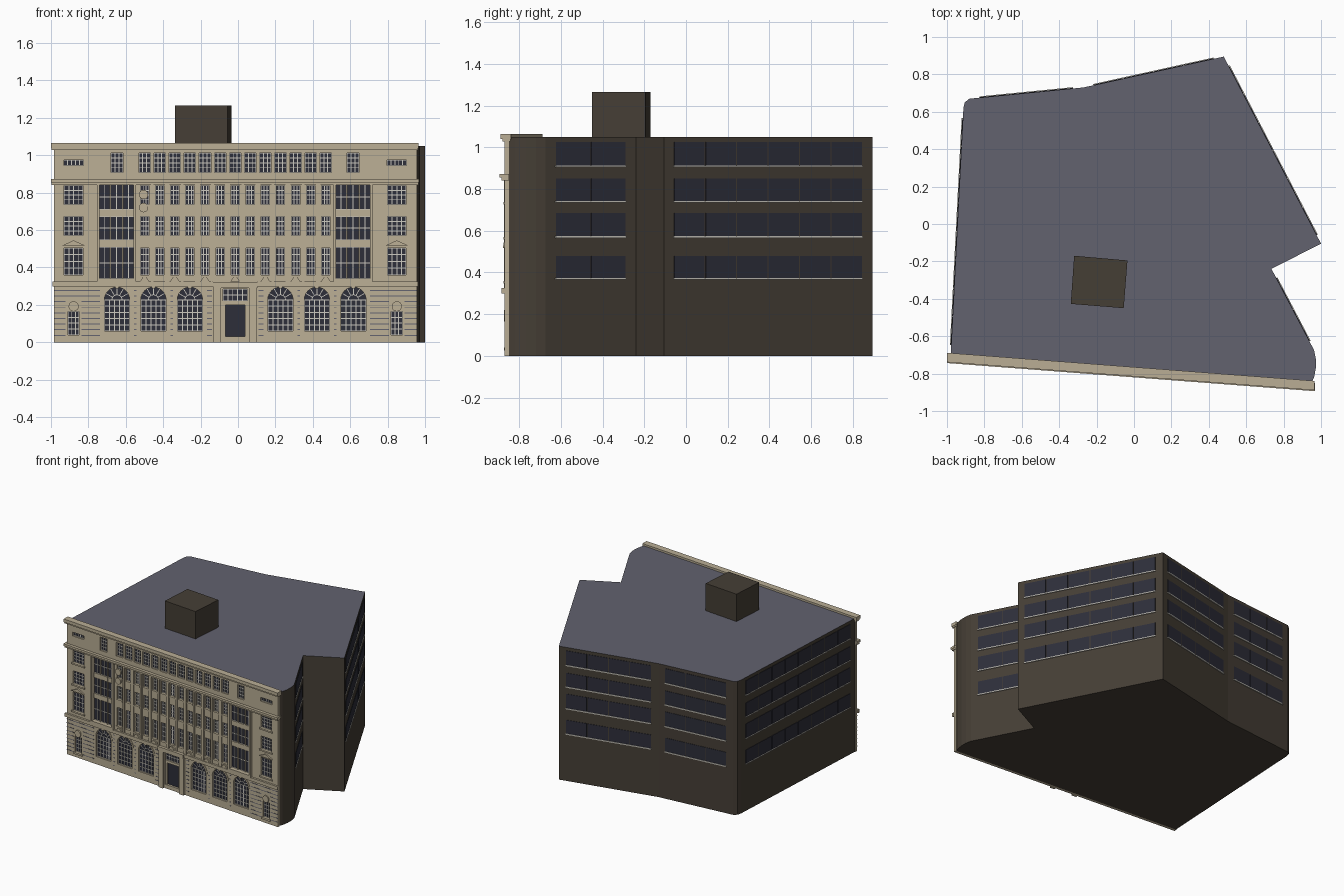
import bpy, bmesh
from math import sin, cos, pi
from mathutils import Vector

if "Cube" in bpy.data.objects:
    bpy.data.objects.remove(bpy.data.objects["Cube"])


def material(name, rgb):
    m = bpy.data.materials.new(name)
    m.use_nodes = True
    col = [(c / 255 / 12.92 if c < 11 else ((c / 255 + 0.055) / 1.055) ** 2.4) for c in rgb] + [1]
    m.diffuse_color = col
    m.node_tree.nodes["Principled BSDF"].inputs["Base Color"].default_value = col
    return m


STONE = material("pale stone", (186, 174, 149))
BROWN = material("brown wall", (69, 62, 53))
SLATE = material("slate grey", (98, 98, 111))
GLASS = material("dark glass", (45, 46, 57))
FRAME = material("light frame", (204, 201, 192))
parts = {}


def part(name, mat):
    if name not in parts:
        parts[name] = (bmesh.new(), mat)
    return parts[name][0]


def extrude(bm, ring_a, ring_b):
    a = [bm.verts.new(p) for p in ring_a]
    b = [bm.verts.new(p) for p in ring_b]
    faces = [bm.faces.new(a), bm.faces.new(b)]
    for i in range(len(a)):
        j = (i + 1) % len(a)
        bm.faces.new((a[i], a[j], b[j], b[i]))
    return faces


# Facade space: x along the front, z up, d outwards from the slanted front line
def on_front(x, z, d):
    return (x, -0.775 - 0.0765 * x - d, z)


def slab(bm, pts, d0, d1):
    extrude(bm, [on_front(x, z, d0) for x, z in pts], [on_front(x, z, d1) for x, z in pts])


def box(bm, x0, x1, z0, z1, d0, d1):
    slab(bm, [(x0, z0), (x1, z0), (x1, z1), (x0, z1)], d0, d1)


def arc(x, z, r, a0=0.0, a1=pi, n=12):
    return [(x + r * cos(a0 + (a1 - a0) * i / n), z + r * sin(a0 + (a1 - a0) * i / n)) for i in range(n + 1)]


def prism(bm, plan, z0, z1):
    return extrude(bm, [(x, y, z0) for x, y in plan], [(x, y, z1) for x, y in plan])


FACE = 0.022
stone = part("front_wall", STONE)
trim = part("front_trim", STONE)
glass = part("front_glass", GLASS)
bars = part("front_glazing_bars", FRAME)


def wall(x0, x1, z0, z1, columns):
    """Wall panel with stacked openings, given as (centre, width, [(bottom, top)])."""
    x = x0
    for c, w, spans in sorted(columns):
        box(stone, x, c - w / 2, z0, z1, 0, FACE)
        z = z0
        for lo, hi in sorted(spans):
            box(stone, c - w / 2, c + w / 2, z, lo, 0, FACE)
            z = hi
        box(stone, c - w / 2, c + w / 2, z, z1, 0, FACE)
        x = c + w / 2
    box(stone, x, x1, z0, z1, 0, FACE)


def grid(c, w, lo, hi, cols, rows, t=0.005):
    for i in range(cols + 1):
        x = c - w / 2 + w * i / cols
        box(bars, x - t / 2, x + t / 2, lo, hi, 0.004, 0.009)
    for i in range(rows + 1):
        z = lo + (hi - lo) * i / rows
        box(bars, c - w / 2, c + w / 2, z - t / 2, z + t / 2, 0.004, 0.009)


def window(c, w, lo, hi, cols, rows):
    box(glass, c - w / 2, c + w / 2, lo, hi, 0, 0.005)
    grid(c, w, lo, hi, cols, rows)


# Main body, roof and penthouse
plan = [(-0.98, -0.70), (0.95, -0.848), (0.963, -0.82), (0.972, -0.77), (0.972, -0.72), (0.963, -0.675),
        (0.735, -0.24), (1.0, -0.105), (0.48, 0.895), (-0.27, 0.73), (-0.88, 0.67), (-0.905, 0.65), (-0.912, 0.62)]
prism(part("lower_storey", BROWN), plan, 0, 0.31)
roof = prism(part("upper_storeys", BROWN), plan, 0.31, 1.05)[1]
roof.material_index = 1
prism(part("roof_penthouse", BROWN), [(-0.32, -0.17), (-0.035, -0.195), (-0.055, -0.45), (-0.338, -0.427)], 1.05, 1.265)

# Window bands on the plain sides
side_glass = part("side_windows", GLASS)
sills = part("side_sills", FRAME)


def side_windows(start, end, m0, m1, count):
    a, b = Vector(start), Vector(end)
    run = b - a
    out = Vector((run.y, -run.x)).normalized()

    def plate(bm, f0, f1, z0, z1, depth):
        p, q = a + run * f0, a + run * f1
        prism(bm, [p, q, q + out * depth, p + out * depth], z0, z1)

    step = (1 - m0 - m1) / count
    gap = 0.003 / run.length
    for lo, hi in ((0.37, 0.48), (0.57, 0.685), (0.74, 0.85), (0.91, 1.025)):
        for i in range(count):
            plate(side_glass, m0 + i * step + gap, m0 + (i + 1) * step - gap, lo, hi, 0.003)
        plate(sills, m0, 1 - m1, lo - 0.004, lo + 0.004, 0.007)


side_windows(plan[5], plan[6], 0.11, 0.11, 2)
side_windows(plan[7], plan[8], 0.045, 0.05, 6)
side_windows(plan[8], plan[9], 0.07, 0.07, 4)
side_windows(plan[9], plan[10], 0.09, 0.09, 3)
side_windows(plan[12], plan[0], 0.04, 0.04, 8)

# Ground floor: arches, small side windows and door
MID = -0.015
LEFT, RIGHT = -0.985, 0.957
arches = [MID + s * o for s in (-1, 1) for o in (0.242, 0.437, 0.632)]
ends = [MID - 0.864, MID + 0.864]
R, SPRING = 0.0675, 0.227
ground = [(x, 2 * R, [(0.06, 0.3)]) for x in arches]
ground += [(x, 0.06, [(0.04, 0.165)]) for x in ends] + [(MID, 0.13, [(0.03, 0.285)])]
wall(LEFT, RIGHT, 0, 0.31, ground)
for x in arches:
    slab(stone, [(x - R, 0.3), (x + R, 0.3)] + arc(x, SPRING, R), 0, FACE)
    slab(glass, [(x - R, 0.06), (x + R, 0.06)] + arc(x, SPRING, R), 0, 0.005)
    grid(x, 2 * R, 0.06, SPRING, 5, 5)
    for k in range(1, 6):
        a = k * pi / 6
        dx, dz, t = cos(a), sin(a), 0.002
        r0 = R * 0.4
        slab(bars, [(x + r0 * dx - t * dz, SPRING + r0 * dz + t * dx), (x + r0 * dx + t * dz, SPRING + r0 * dz - t * dx),
                    (x + R * dx + t * dz, SPRING + R * dz - t * dx), (x + R * dx - t * dz, SPRING + R * dz + t * dx)],
             0.004, 0.009)
    slab(bars, arc(x, SPRING, r0 + 0.002) + arc(x, SPRING, r0 - 0.002, pi, 0), 0.004, 0.009)
    slab(trim, arc(x, SPRING, R + 0.014) + arc(x, SPRING, R, pi, 0), FACE, FACE + 0.004)
    box(trim, x - 0.009, x + 0.009, 0.288, 0.31, FACE, 0.034)
for x in ends:
    window(x, 0.06, 0.04, 0.165, 3, 4)
    box(trim, x - 0.04, x + 0.04, 0.025, 0.04, FACE, 0.03)
    slab(trim, arc(x, 0.192, 0.027, 0, 2 * pi * 15 / 16, 15), FACE, 0.032)

# Rustication joints, interrupted by the openings
joints = part("stone_joints", SLATE)
for i in range(9):
    z = 0.035 + i * 0.03
    x = LEFT
    blocks = [(c, 0.09) for c in arches] + [(MID, 0.125)]
    blocks += [(c, 0.042) for c in ends if z < 0.22]
    for c, half in sorted(blocks):
        box(joints, x, c - half, z, z + 0.005, FACE - 0.002, FACE + 0.001)
        x = c + half
    box(joints, x, RIGHT, z, z + 0.005, FACE - 0.002, FACE + 0.001)

# Door and its surround
box(glass, MID - 0.065, MID + 0.065, 0.03, 0.285, 0, 0.005)
grid(MID, 0.13, 0.22, 0.285, 5, 2)
box(trim, MID - 0.065, MID + 0.065, 0.2, 0.22, 0, 0.016)
for s in (-1, 1):
    xs = sorted((MID + s * 0.075, MID + s * 0.115))
    box(trim, xs[0], xs[1], 0, 0.3, FACE, 0.038)
    xs = sorted((MID + s * 0.053, MID + s * 0.065))
    box(trim, xs[0], xs[1], 0.03, 0.2, 0, 0.016)
box(trim, MID - 0.118, MID + 0.118, 0.29, 0.322, FACE, 0.045)

# Middle storeys
rows = [(0.36, 0.505), (0.57, 0.672), (0.737, 0.838)]
PITCH = 0.0807
middle = [MID + (i - 6) * PITCH for i in range(13)]
bays = [MID - 0.635, MID + 0.63]
columns = [(x, 0.045, rows) for x in middle] + [(x, 0.1, rows) for x in ends]
wall(LEFT, RIGHT, 0.31, 0.86, columns + [(x, 0.195, [(0.34, 0.845)]) for x in bays])
for lo, hi in rows:
    for x in middle:
        window(x, 0.045, lo, hi, 3, 4)
        box(trim, x - 0.028, x + 0.028, lo - 0.01, lo, FACE, 0.028)
    for x in ends:
        window(x, 0.1, lo, hi, 4, 4)
        box(trim, x - 0.06, x + 0.06, lo - 0.012, lo, FACE, 0.03)
for x in ends:
    slab(trim, [(x - 0.06, 0.518), (x + 0.06, 0.518), (x, 0.545)], FACE, 0.034)
for i in range(0, 12):
    x = MID + (i - 5.5) * PITCH
    half = 0.013 if i % 2 else 0.007
    box(trim, x - half, x + half, 0.325, 0.845, FACE, 0.03)
for x in middle[::2]:
    slab(trim, [(x - 0.025, 0.325), (x + 0.025, 0.325), (x + 0.01, 0.348), (x - 0.01, 0.348)], FACE, 0.034)

# Tall bay windows with projecting frames
for x in bays:
    for lo, hi in ((0.34, 0.51), (0.548, 0.672), (0.71, 0.845)):
        window(x, 0.195, lo, hi, 6, 2)
    for lo, hi in ((0.51, 0.548), (0.672, 0.71)):
        box(trim, x - 0.0975, x + 0.0975, lo, hi, 0, 0.014)
    for s in (-1, 1):
        for o in (0.098, 0.033):
            t = 0.007 if o > 0.05 else 0.004
            box(trim, x + s * o - t, x + s * o + t, 0.33, 0.85, 0, 0.042 if o > 0.05 else 0.016)
    box(trim, x - 0.105, x + 0.105, 0.323, 0.34, 0, 0.042)

# Carved medallions beside the first bay
for z in (0.72, 0.79):
    slab(trim, arc(MID - 0.49, z, 0.025, 0, 2 * pi * 15 / 16, 15), FACE, 0.036)

# Attic storey
attic = middle + [MID - 0.632, MID + 0.63]
wall(LEFT, RIGHT, 0.86, 1.04, [(x, 0.062, [(0.907, 1.012)]) for x in attic] + [(x, 0.105, [(0.945, 0.975)]) for x in ends])
for x in attic:
    window(x, 0.062, 0.907, 1.012, 3, 4)
for x in ends:
    window(x, 0.105, 0.945, 0.975, 5, 1)

# Cornices
for x0, x1 in ((-0.993, MID - 0.118), (MID + 0.118, 0.962)):
    box(trim, x0, x1, 0.298, 0.325, FACE, 0.037)
box(trim, -0.997, 0.965, 0.842, 0.858, 0, 0.036)
box(trim, -1.0, 0.968, 0.855, 0.872, 0, 0.045)
box(trim, -0.997, 0.963, 1.028, 1.042, -0.006, 0.032)
box(trim, -1.0, 0.966, 1.04, 1.065, -0.01, 0.04)

for name, (bm, mat) in parts.items():
    bmesh.ops.recalc_face_normals(bm, faces=bm.faces)
    mesh = bpy.data.meshes.new(name)
    bm.to_mesh(mesh)
    bm.free()
    mesh.materials.append(mat)
    if name == "upper_storeys":
        mesh.materials.append(SLATE)
    bpy.context.collection.objects.link(bpy.data.objects.new(name, mesh))
